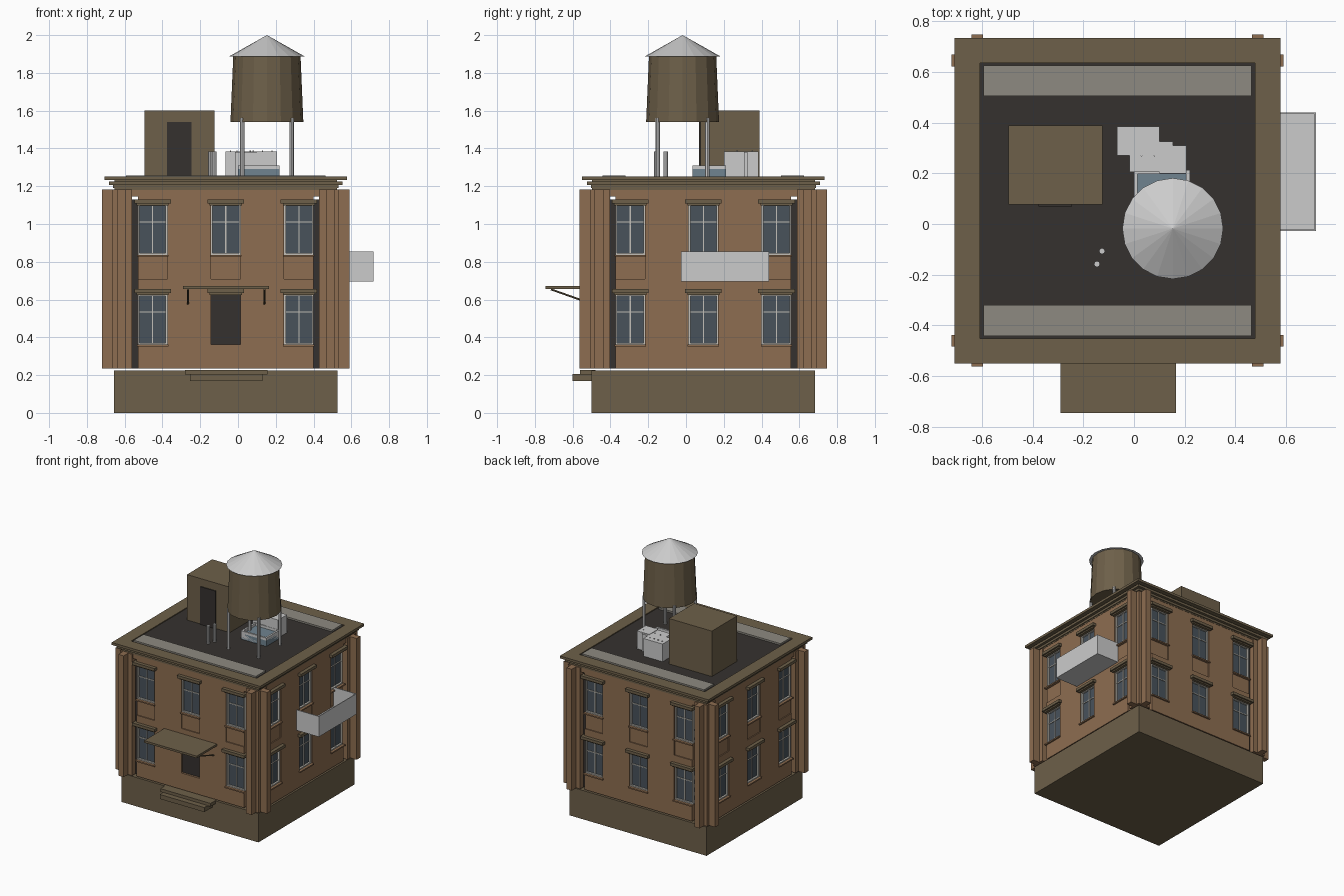
import bpy, bmesh, math
from mathutils import Matrix, Vector

if "Cube" in bpy.data.objects:
    bpy.data.objects.remove(bpy.data.objects["Cube"])

CX, CY = -0.065, 0.092          # centre of the building plan


def mat(name, r, g, b):
    m = bpy.data.materials.new(name)
    m.diffuse_color = (r, g, b, 1)
    m.use_nodes = True
    m.node_tree.nodes["Principled BSDF"].inputs["Base Color"].default_value = m.diffuse_color
    return m


BRICK = mat("brick", 0.27, 0.155, 0.082)
STONE = mat("stone", 0.155, 0.117, 0.067)
DARK = mat("dark", 0.036, 0.031, 0.028)
GLASS = mat("glass", 0.065, 0.085, 0.105)
FRAME = mat("frame", 0.55, 0.53, 0.48)
GRAVEL = mat("gravel", 0.27, 0.255, 0.22)
SKY = mat("skylight_glass", 0.16, 0.23, 0.28)

parts = {}                       # name -> (bmesh, material)


def part(name, m=None):
    if name not in parts:
        parts[name] = (bmesh.new(), m)
    return parts[name][0]


def box(name, m, x, y, z, T=Matrix()):
    c = Vector((sum(x) / 2, sum(y) / 2, sum(z) / 2))
    s = (abs(x[1] - x[0]), abs(y[1] - y[0]), abs(z[1] - z[0]))
    bmesh.ops.create_cube(part(name, m), size=1,
                          matrix=T @ Matrix.Translation(c) @ Matrix.Diagonal((*s, 1)))


def rod(name, m, p, q, r, r2=None, n=8, caps=True):
    p, q = Vector(p), Vector(q)
    d = q - p
    T = Matrix.Translation((p + q) / 2) @ d.to_track_quat('Z', 'Y').to_matrix().to_4x4()
    bmesh.ops.create_cone(part(name, m), cap_ends=caps, segments=n, radius1=r,
                          radius2=r if r2 is None else r2, depth=d.length, matrix=T)


def slab(name, m, h, z):
    box(name, m, (CX - h, CX + h), (CY - h, CY + h), z)


def ring(name, m, h, i, z, T):
    """One side of a square ring, outer half h, inner half i."""
    box(name, m, (-h, i), (-h, -i), z, T)


# foundation and dark interior core
slab("foundation", STONE, 0.592, (0, 0.225))
slab("inner_core", DARK, 0.558, (0.234, 1.13))

W, D = 0.078, 0.588              # window half width, wall face distance
FLOORS = ((0.362, 0.628), (0.837, 1.103))
for k in range(4):
    T = Matrix.Translation((CX, CY, 0)) @ Matrix.Rotation(k * math.pi / 2, 4, 'Z')
    wall_y = (-D, -0.54)

    # brick wall: piers, top band and spandrels
    for s in (-1, 1):
        box("brick_wall", BRICK, (s * W, s * (0.387 - W)), wall_y, (0.234, 1.145), T)
    box("brick_wall", BRICK, (-0.54, 0.54), wall_y, (1.145, 1.182), T)
    for c in (-0.387, 0, 0.387):
        for z in ((0.234, 0.362), (0.628, 0.71), (1.103, 1.145)):
            box("brick_wall", BRICK, (c - W, c + W), wall_y, z, T)
        box("spandrel_panel", BRICK, (c - W, c + W), (-D + 0.008, -0.54), (0.71, 0.837), T)

        # windows, door, lintels and sills
        for z0, z1 in FLOORS:
            door = k == 0 and c == 0 and z0 < 0.5
            if door:
                box("front_door", DARK, (c - W, c + W), (-0.572, -0.55), (z0, z1), T)
            else:
                box("window_glass", GLASS, (c - W, c + W), (-0.566, -0.55), (z0, z1), T)
                fy, t = (-0.58, -0.56), 0.009
                for s in (-1, 1):
                    box("window_frame", FRAME, (c + s * W, c + s * (W - t)), fy, (z0, z1), T)
                for z in (z0, z1 - t):
                    box("window_frame", FRAME, (c - W, c + W), fy, (z, z + t), T)
                zm = z0 + 0.17
                box("window_muntin", FRAME, (c - 0.003, c + 0.003), (-0.572, -0.56), (z0, z1), T)
                box("window_muntin", FRAME, (c - W, c + W), (-0.572, -0.56), (zm, zm + 0.006), T)
                box("window_sill", BRICK, (c - W - 0.005, c + W + 0.005), (-0.6, -0.56),
                    (z0 - 0.01, z0), T)
            box("lintel", STONE, (c - 0.085, c + 0.085), (-0.603, -0.56), (z1 - 0.004, z1 + 0.008), T)
            box("lintel", STONE, (c - 0.097, c + 0.097), (-0.615, -0.56), (z1 + 0.006, z1 + 0.028), T)

    # corner block and the two pilasters standing on it
    box("corner_block", BRICK, (-0.6, -0.495), (-0.6, -0.495), (0.234, 1.182), T)
    for s in (-1, 1):
        box("pilaster", BRICK, (s * 0.53, s * 0.576), (-0.655, -0.59), (0.234, 1.182), T)

    # stepped cornice
    ring("cornice_lower", STONE, 0.596, 0.5, (1.19, 1.207), T)
    ring("cornice_middle", STONE, 0.617, 0.53, (1.207, 1.226), T)
    ring("cornice_top", STONE, 0.642, 0.543, (1.233, 1.252), T)
    ring("cornice_core", STONE, 0.59, 0.5, (1.18, 1.235), T)

# roof deck and gravel strips
slab("roof_deck", DARK, 0.545, (1.19, 1.245))
for s in (-1, 1):
    y = (CY + s * 0.412, CY + s * 0.533)
    box("roof_strip", GRAVEL, (CX - 0.528, CX + 0.528), y, (1.244, 1.258))

# entrance steps and canopy with struts
box("entrance_step", STONE, (-0.28, 0.155), (-0.56, -0.48), (0.203, 0.228))
box("entrance_step", STONE, (-0.255, 0.13), (-0.602, -0.48), (0.17, 0.205))
box("entrance_canopy", STONE, (-0.29, 0.165), (-0.745, -0.49), (0.655, 0.671))
for x in (-0.265, 0.14):
    rod("canopy_strut", STONE, (x, -0.715, 0.654), (x, -0.5, 0.578), 0.005)

# side balcony: thin floor with solid rail panels
bx, by, t = (0.52, 0.718), (-0.027, 0.44), 0.006
box("balcony_floor", None, bx, by, (0.695, 0.707))
box("balcony_rail", None, (bx[1] - t, bx[1]), by, (0.7, 0.855))
for y in (by[0], by[1] - t):
    box("balcony_rail", None, bx, (y, y + t), (0.7, 0.855))

# stair house with door
box("stair_house", STONE, (-0.495, -0.125), (0.077, 0.388), (1.24, 1.6))
box("stair_house_door", DARK, (-0.377, -0.245), (0.07, 0.1), (1.24, 1.54))

# water tank on four legs
tx, ty = 0.153, -0.018
rod("tank_body", STONE, (tx, ty, 1.54), (tx, ty, 1.892), 0.193, 0.178, 16)
rod("tank_roof", None, (tx, ty, 1.888), (tx, ty, 2.0), 0.199, 0.0, 20)
for sx in (-1, 1):
    for sy in (-1, 1):
        x, y = tx + sx * 0.131, ty + sy * 0.131
        rod("tank_leg", None, (x, y, 1.24), (x, y, 1.56), 0.012)

# air handling units with small studs on top
box("air_unit", None, (-0.067, 0.1), (0.27, 0.385), (1.24, 1.383))
box("air_unit", None, (-0.017, 0.153), (0.205, 0.325), (1.24, 1.381))
box("air_unit", None, (0.1, 0.207), (0.2, 0.31), (1.24, 1.385))
for i in range(4):
    for x, y in ((-0.04 + i * 0.035, 0.35), (0.03 + i * 0.05, 0.27)):
        rod("air_unit_stud", None, (x, y, 1.37), (x, y, 1.388), 0.004, n=6)

# skylight: open curb around a glass pane
sx, sy, t = (0.0, 0.22), (0.035, 0.212), 0.014
box("skylight_glass", SKY, sx, sy, (1.24, 1.29))
for x in (sx[0], sx[1] - t):
    box("skylight_curb", None, (x, x + t), sy, (1.24, 1.31))
for y in (sy[0], sy[1] - t):
    box("skylight_curb", None, sx, (y, y + t), (1.24, 1.31))

# vent pipes
for x, y in ((-0.126, -0.107), (-0.146, -0.158)):
    rod("vent_pipe", None, (x, y, 1.24), (x, y, 1.383), 0.012)

# turn the gathered parts into objects
for name, (bm, m) in parts.items():
    bmesh.ops.recalc_face_normals(bm, faces=bm.faces)
    me = bpy.data.meshes.new(name)
    bm.to_mesh(me)
    bm.free()
    if m:
        me.materials.append(m)
    bpy.context.collection.objects.link(bpy.data.objects.new(name, me))
